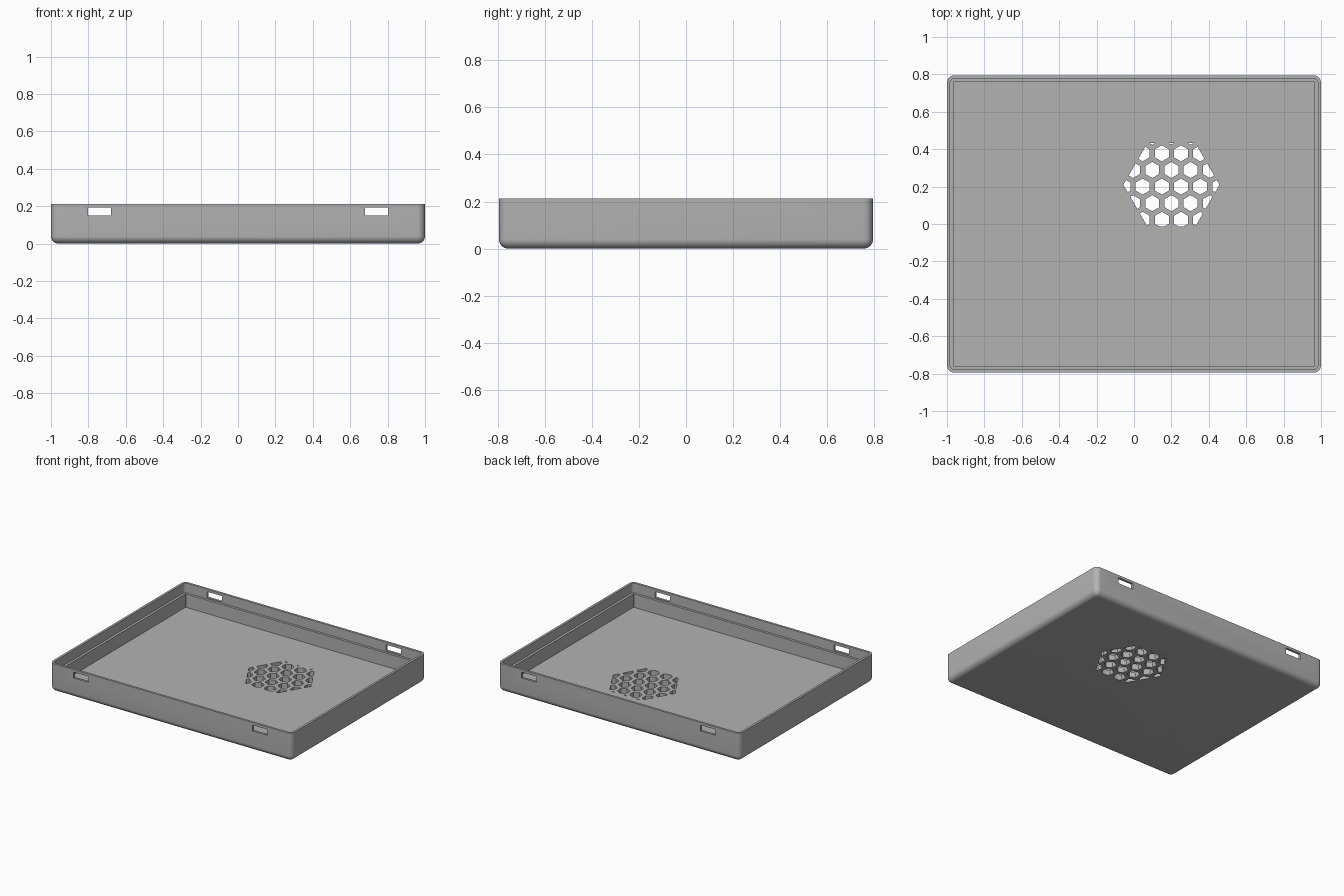
import bpy, bmesh, math
from mathutils import Vector

cube = bpy.data.objects.get("Cube")
if cube:
    bpy.data.objects.remove(cube, do_unlink=True)

HX, HY, TOP = 1.0, 0.795, 0.212
FILLET, FLOOR, LEDGE = 0.04, 0.04, 0.14
STEPS = 8

grey = bpy.data.materials.new("light grey plastic")
grey.use_nodes = True
colour = (0.45, 0.45, 0.45, 1)
grey.diffuse_color = colour
grey.node_tree.nodes["Principled BSDF"].inputs["Base Color"].default_value = colour


def make_object(name, bm):
    bmesh.ops.recalc_face_normals(bm, faces=bm.faces)
    mesh = bpy.data.meshes.new(name)
    bm.to_mesh(mesh)
    bm.free()
    mesh.materials.append(grey)
    obj = bpy.data.objects.new(name, mesh)
    bpy.context.collection.objects.link(obj)
    return obj


def ring(bm, inset, z, radius):
    """Rounded rectangle of vertices, inset from the outer wall."""
    verts = []
    for corner, (sx, sy) in enumerate([(1, 1), (-1, 1), (-1, -1), (1, -1)]):
        for i in range(STEPS + 1):
            a = math.pi / 2 * (corner + i / STEPS)
            verts.append(bm.verts.new((sx * (HX - inset - radius) + radius * math.cos(a),
                                       sy * (HY - inset - radius) + radius * math.sin(a), z)))
    return verts


# Tray shell: rounded bottom edge, straight wall, stepped rim, inner floor
bm = bmesh.new()
profile = []
for i in range(STEPS + 1):
    a = math.pi / 2 * i / STEPS
    inset = FILLET * (1 - math.sin(a))
    profile.append((inset, FILLET * (1 - math.cos(a)), max(FILLET - inset, 0.001)))
profile += [(0, TOP, FILLET), (0.017, TOP, 0.023), (0.017, LEDGE, 0.023),
            (0.035, LEDGE, 0.005), (0.035, FLOOR, 0.005)]
rings = [ring(bm, *p) for p in profile]
for low, high in zip(rings, rings[1:]):
    for i in range(len(low)):
        j = (i + 1) % len(low)
        bm.faces.new((low[i], low[j], high[j], high[i]))
bm.faces.new(rings[0][::-1])
bm.faces.new(rings[-1])
tray = make_object("tray", bm)

# Vent cutter: honeycomb cells trimmed to one large hexagon
PITCH, CELL, VENT = 0.1026, 0.043, 0.2225
cx, cy = 0.2, 0.21
bm = bmesh.new()
for row in range(-2, 4):
    for col in range(-4, 4):
        x = cx + PITCH * (col + (0.5 if row % 2 == 0 else 0))
        y = 0.2 + PITCH * math.sqrt(0.75) * row
        bm.faces.new([bm.verts.new((x + CELL * math.sin(k * math.pi / 3),
                                    y + CELL * math.cos(k * math.pi / 3), -0.05))
                      for k in range(6)])
for k in range(6):
    a = math.pi / 6 + k * math.pi / 3
    out = Vector((math.cos(a), math.sin(a), 0))
    bmesh.ops.bisect_plane(bm, geom=bm.verts[:] + bm.edges[:] + bm.faces[:],
                           plane_co=Vector((cx, cy, 0)) + out * VENT,
                           plane_no=out, clear_outer=True)
walls = bmesh.ops.extrude_face_region(bm, geom=bm.faces[:], use_keep_orig=True)
bmesh.ops.translate(bm, vec=(0, 0, 0.15),
                    verts=[v for v in walls["geom"] if isinstance(v, bmesh.types.BMVert)])
vent_cutter = make_object("vent_cutter", bm)

# Slot cutter: two bars passing through the front and back walls
bm = bmesh.new()
for side in (-1, 1):
    made = bmesh.ops.create_cube(bm, size=1)["verts"]
    bmesh.ops.scale(bm, vec=(0.124, 2, 0.044), verts=made)
    bmesh.ops.translate(bm, vec=(side * 0.74, 0, 0.171), verts=made)
slot_cutter = make_object("slot_cutter", bm)

# Cut the holes, then drop the cutters
bpy.ops.object.select_all(action="DESELECT")
bpy.context.view_layer.objects.active = tray
tray.select_set(True)
for cutter in (vent_cutter, slot_cutter):
    cutter.hide_render = True
    mod = tray.modifiers.new(cutter.name, "BOOLEAN")
    mod.operation, mod.solver, mod.object = "DIFFERENCE", "EXACT", cutter
    bpy.ops.object.modifier_apply(modifier=mod.name)
    bpy.data.objects.remove(cutter, do_unlink=True)
bpy.ops.object.shade_smooth_by_angle(angle=math.radians(30))
